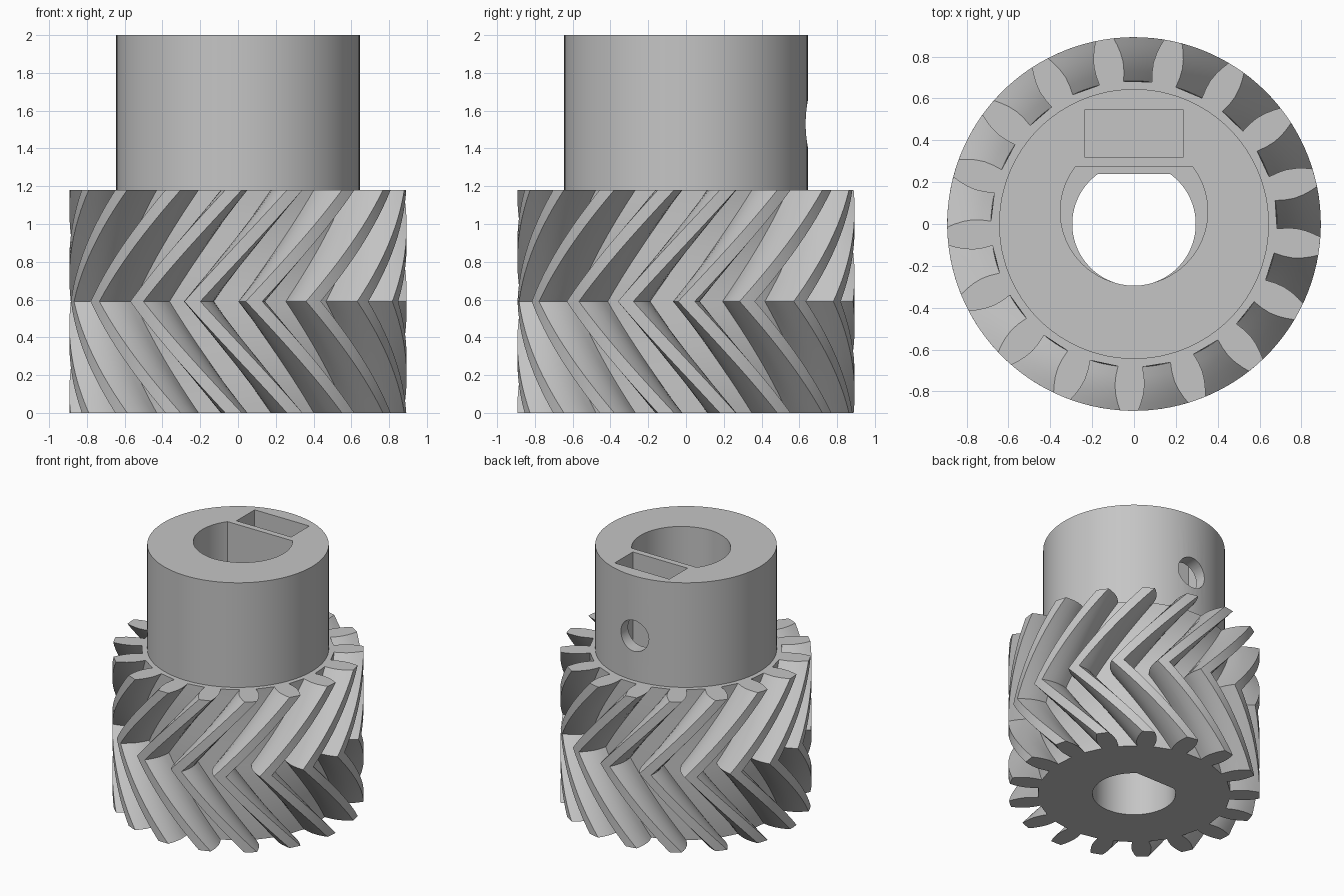
import bpy, bmesh, math
from mathutils import Matrix

if "Cube" in bpy.data.objects:
    bpy.data.objects.remove(bpy.data.objects["Cube"])

TEETH, PITCH = 17, 2 * math.pi / 17
PHASE = math.radians(-6.8)        # direction of one tooth at the end faces
TWIST = math.radians(-35.4)       # rotation reached at mid height
GEAR_H, TOP = 1.18, 2.0

grey = bpy.data.materials.new("grey plastic")
grey.diffuse_color = (0.56, 0.56, 0.56, 1)
grey.use_nodes = True
grey.node_tree.nodes["Principled BSDF"].inputs["Base Color"].default_value = grey.diffuse_color


def loft(name, loops):
    """Closed solid through rings of equal point count, capped at both ends."""
    bm = bmesh.new()
    rings = [[bm.verts.new(p) for p in loop] for loop in loops]
    n = len(rings[0])
    for a, b in zip(rings, rings[1:]):
        for i in range(n):
            j = (i + 1) % n
            bm.faces.new((a[i], a[j], b[j], b[i]))
    bm.faces.new(rings[0][::-1])
    bm.faces.new(rings[-1])
    bmesh.ops.recalc_face_normals(bm, faces=bm.faces)
    me = bpy.data.meshes.new(name)
    bm.to_mesh(me)
    bm.free()
    me.materials.append(grey)
    ob = bpy.data.objects.new(name, me)
    bpy.context.collection.objects.link(ob)
    return ob


def prism(name, outline, z0, z1):
    return loft(name, [[(x, y, z) for x, y in outline] for z in (z0, z1)])


def arc(r, cy=0.0, start=0.0, end=2 * math.pi, n=96):
    return [(r * math.cos(start + (end - start) * i / n),
             cy + r * math.sin(start + (end - start) * i / n)) for i in range(n + 1)]


def d_shape(r, cy, flat):
    """Circle cut off by a flat on its back side."""
    a = math.asin((flat - cy) / r)
    return arc(r, cy, math.pi - a, 2 * math.pi + a, 72)


# Gear: one tooth flank as (radius, half angle in degrees), mirrored and repeated
flank = [(0.684, 4.9), (0.73, 5.3), (0.775, 5.25), (0.82, 4.6), (0.86, 3.7), (0.893, 2.8)]
tooth = [(r, -a) for r, a in flank] + [(0.893, 0)] + [(r, a) for r, a in flank[::-1]]
polar = [(r, PHASE + k * PITCH + math.radians(a)) for k in range(TEETH) for r, a in tooth]
STEPS = 24
rings = []
for s in range(STEPS + 1):
    t = s / STEPS
    turn = TWIST * (1 - abs(2 * t - 1))
    rings.append([(r * math.cos(a + turn), r * math.sin(a + turn), GEAR_H * t)
                  for r, a in polar])
gear = loft("herringbone_gear", rings)

# Hub, merged into the gear
hub = prism("hub", arc(0.645)[:-1], 1.0, TOP)

# Cutters: shaft bore, wider hub bore, nut slot, set screw hole
bore = prism("shaft_bore_cutter", d_shape(0.295, 0, 0.24), -0.2, TOP + 0.2)
wide = prism("hub_bore_cutter", d_shape(0.352, 0.06, 0.272), GEAR_H, TOP + 0.2)
slot = prism("nut_slot_cutter", [(-0.237, 0.32), (0.237, 0.32), (0.237, 0.545), (-0.237, 0.545)],
             1.25, TOP + 0.2)
screw = prism("screw_hole_cutter", arc(0.121, n=40)[:-1], 0.1, 0.9)
screw.data.transform(Matrix.Translation((0, 0, 1.53)) @ Matrix.Rotation(-math.pi / 2, 4, 'X'))

bpy.context.view_layer.objects.active = gear
gear.select_set(True)
for part, op in ((hub, 'UNION'), (bore, 'DIFFERENCE'), (wide, 'DIFFERENCE'),
                 (slot, 'DIFFERENCE'), (screw, 'DIFFERENCE')):
    part.hide_render = True
    m = gear.modifiers.new(part.name, 'BOOLEAN')
    m.operation, m.object, m.solver = op, part, 'EXACT'
    bpy.ops.object.modifier_apply(modifier=m.name)
    bpy.data.objects.remove(part)

bpy.ops.object.shade_smooth_by_angle(angle=math.radians(25))
